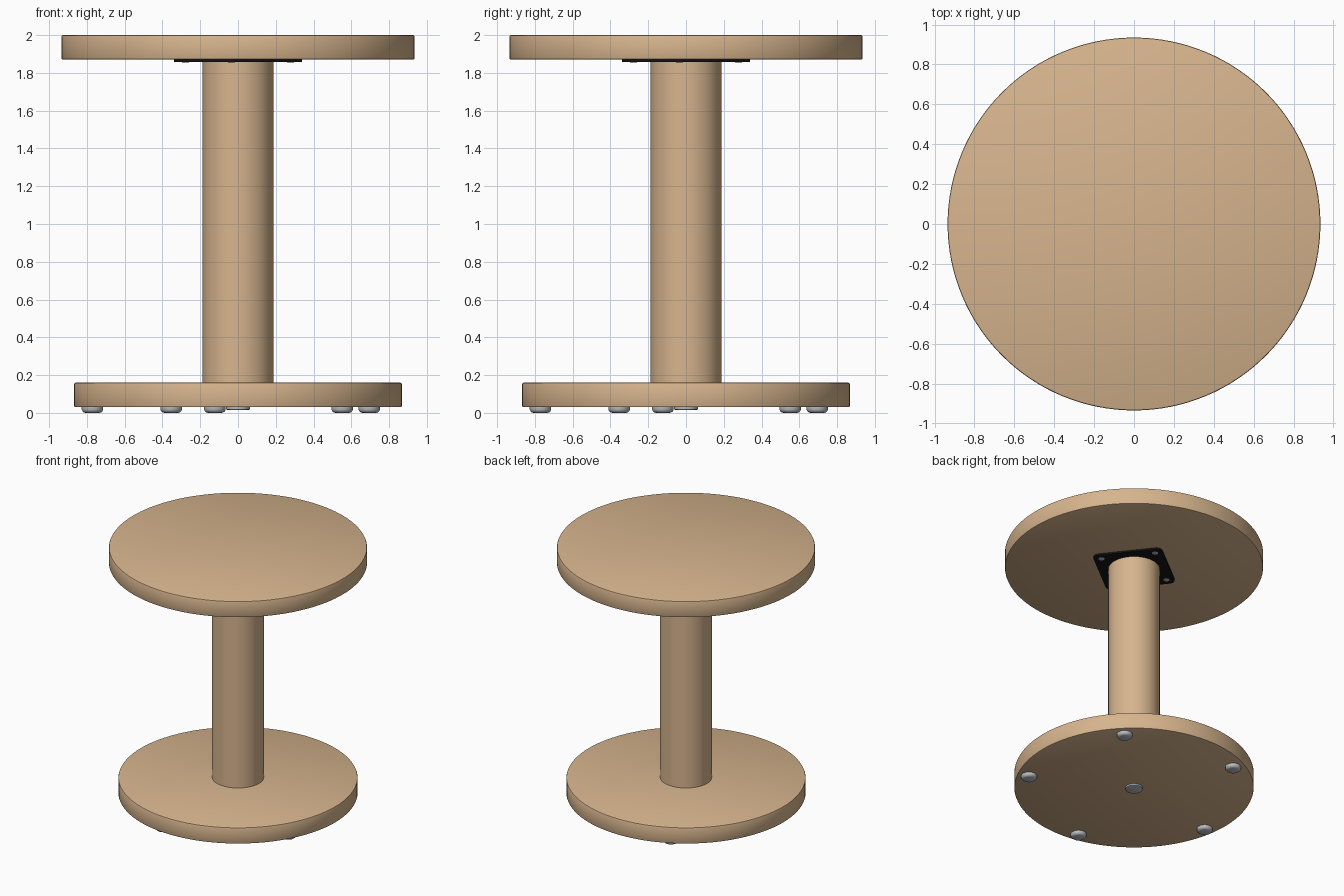
import bpy, bmesh, math

if "Cube" in bpy.data.objects:
    bpy.data.objects.remove(bpy.data.objects["Cube"])


def material(name, rgb):
    m = bpy.data.materials.new(name)
    m.diffuse_color = (*rgb, 1)
    m.use_nodes = True
    m.node_tree.nodes["Principled BSDF"].inputs["Base Color"].default_value = m.diffuse_color
    return m


WOOD = material("tan wood", (0.68, 0.46, 0.27))
BLACK = material("black metal", (0.008, 0.008, 0.009))
GREY = material("grey metal", (0.50, 0.51, 0.54))


def finish(bm, name, mat, loc=(0, 0, 0), rot=0):
    bmesh.ops.recalc_face_normals(bm, faces=bm.faces)
    me = bpy.data.meshes.new(name)
    bm.to_mesh(me)
    bm.free()
    me.materials.append(mat)
    ob = bpy.data.objects.new(name, me)
    bpy.context.collection.objects.link(ob)
    ob.location = loc
    ob.rotation_euler[2] = rot
    bpy.context.view_layer.objects.active = ob
    ob.select_set(True)
    bpy.ops.object.shade_smooth_by_angle(angle=math.radians(35))
    ob.select_set(False)
    return ob


def lathe(name, profile, mat, n, loc=(0, 0, 0)):
    """Closed solid turned from (radius, z) points, bottom to top."""
    bm = bmesh.new()
    rings = [[bm.verts.new((r * math.cos(2 * math.pi * i / n),
                            r * math.sin(2 * math.pi * i / n), z))
              for i in range(n)] for r, z in profile]
    for a, b in zip(rings, rings[1:]):
        for i in range(n):
            j = (i + 1) % n
            bm.faces.new((a[i], a[j], b[j], b[i]))
    bm.faces.new(rings[0][::-1])
    bm.faces.new(rings[-1])
    return finish(bm, name, mat, loc)


def disc(r, z0, z1, b):
    """Disc profile with rounded rims."""
    k = b * 0.3
    return [(r - b, z0), (r - k, z0 + k), (r, z0 + b),
            (r, z1 - b), (r - k, z1 - k), (r - b, z1)]


# Wooden top, column and base
lathe("table_top", disc(0.935, 1.87, 2.0, 0.008), WOOD, 128)
lathe("column", [(0.187, 0.155), (0.187, 1.866)], WOOD, 64)
lathe("base", disc(0.867, 0.03, 0.16, 0.008), WOOD, 128)

# Rounded square mounting plate under the top
ROT = math.radians(38)
bm = bmesh.new()
pts = []
for k in range(4):
    c = math.radians(45 + 90 * k)
    for s in range(7):
        a = math.radians(90 * k + 15 * s)
        pts.append(bm.verts.new((0.297 * math.cos(c) + 0.045 * math.cos(a),
                                 0.297 * math.sin(c) + 0.045 * math.sin(a), 1.858)))
face = bm.faces.new(pts)
ext = bmesh.ops.extrude_face_region(bm, geom=[face])
top = [v for v in ext["geom"] if isinstance(v, bmesh.types.BMVert)]
bmesh.ops.translate(bm, verts=top, vec=(0, 0, 0.013))
finish(bm, "mounting_plate", BLACK, rot=ROT)

# Screws in the plate corners
for k in range(4):
    a = ROT + math.radians(45 + 90 * k)
    lathe(f"plate_screw_{k + 1}", [(0.014, 1.855), (0.022, 1.8575), (0.022, 1.86)],
          GREY, 20, (0.28 * math.cos(a), 0.28 * math.sin(a), 0))

# Five floor glides around the base
for k in range(5):
    a = math.radians(45 + 72 * k)
    lathe(f"foot_glide_{k + 1}",
          [(0.036, 0), (0.046, 0.003), (0.053, 0.009), (0.057, 0.018), (0.057, 0.032)],
          GREY, 32, (0.78 * math.cos(a), 0.78 * math.sin(a), 0))

# Centre bolt under the base
lathe("centre_bolt", [(0.056, 0.016), (0.063, 0.019), (0.064, 0.032)], GREY, 32)
